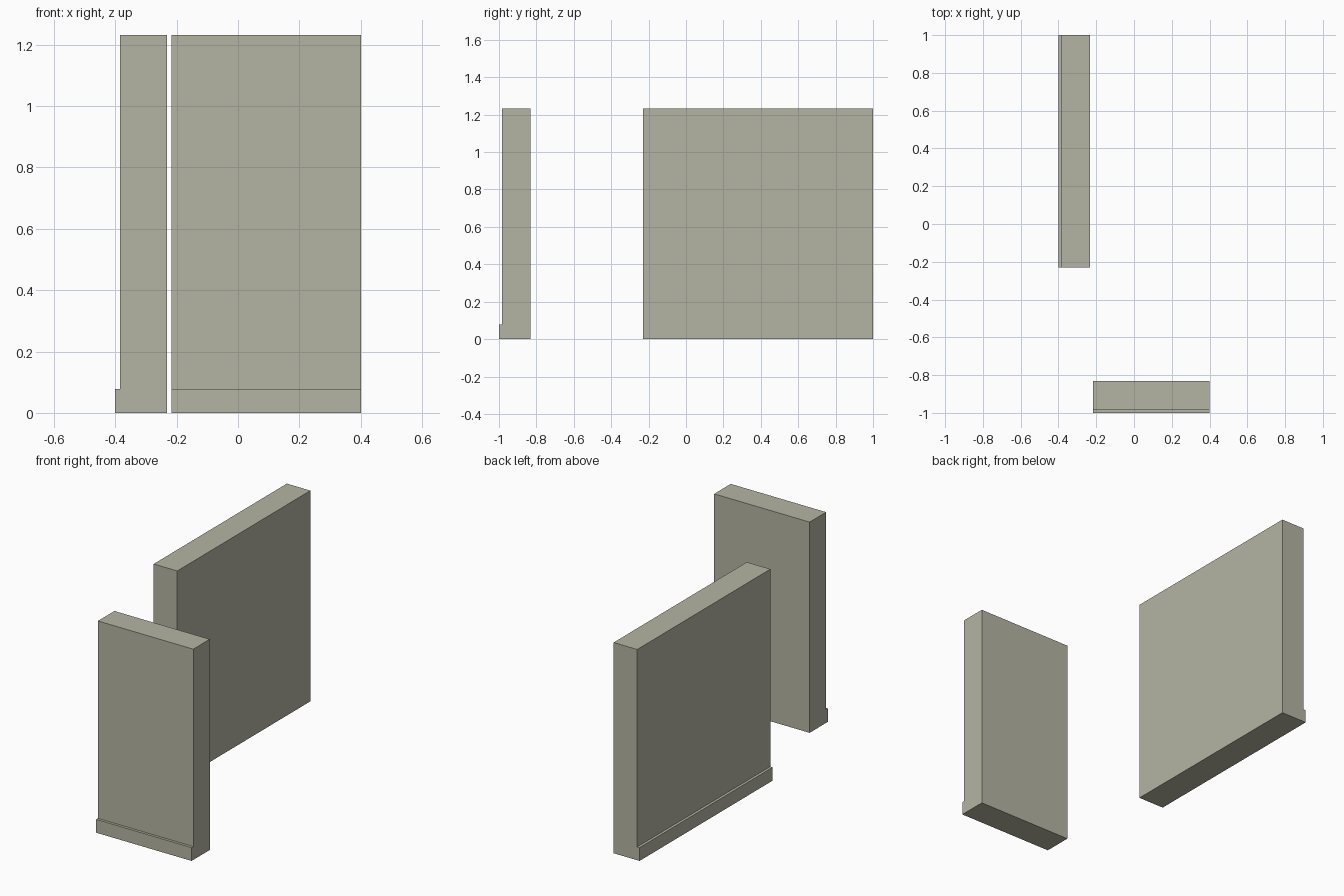
import bpy, bmesh
from mathutils import Vector

if "Cube" in bpy.data.objects:
    bpy.data.objects.remove(bpy.data.objects["Cube"])

plaster = bpy.data.materials.new("grey_beige_plaster")
plaster.diffuse_color = (0.46, 0.46, 0.37, 1)
plaster.use_nodes = True
plaster.node_tree.nodes["Principled BSDF"].inputs["Base Color"].default_value = plaster.diffuse_color

THICK, HEIGHT = 0.168, 1.232          # overall depth with skirting, wall height
STEP, SKIRT = 0.0155, 0.078           # skirting projection and height

# Wall cross-section: depth from the skirting face, height
PROFILE = [(0, 0), (THICK, 0), (THICK, HEIGHT), (STEP, HEIGHT), (STEP, SKIRT), (0, SKIRT)]


def wall(name, origin, depth_dir, run):
    """Extrude the wall profile along the run vector."""
    bm = bmesh.new()
    o, d = Vector(origin), Vector(depth_dir)
    face = bm.faces.new([bm.verts.new(o + d * a + Vector((0, 0, h))) for a, h in PROFILE])
    ext = bmesh.ops.extrude_face_region(bm, geom=[face], use_keep_orig=True)
    bmesh.ops.translate(bm, vec=Vector(run),
                        verts=[v for v in ext["geom"] if isinstance(v, bmesh.types.BMVert)])
    bmesh.ops.recalc_face_normals(bm, faces=bm.faces)
    mesh = bpy.data.meshes.new(name)
    bm.to_mesh(mesh)
    bm.free()
    mesh.materials.append(plaster)
    obj = bpy.data.objects.new(name, mesh)
    bpy.context.collection.objects.link(obj)


# Long wall on the left, skirting facing -x
wall("long_wall", (-0.4, -0.23, 0), (1, 0, 0), (0, 1.23, 0))
# Short wall at the front, skirting facing -y
wall("short_wall", (-0.217, -1, 0), (0, 1, 0), (0.617, 0, 0))
